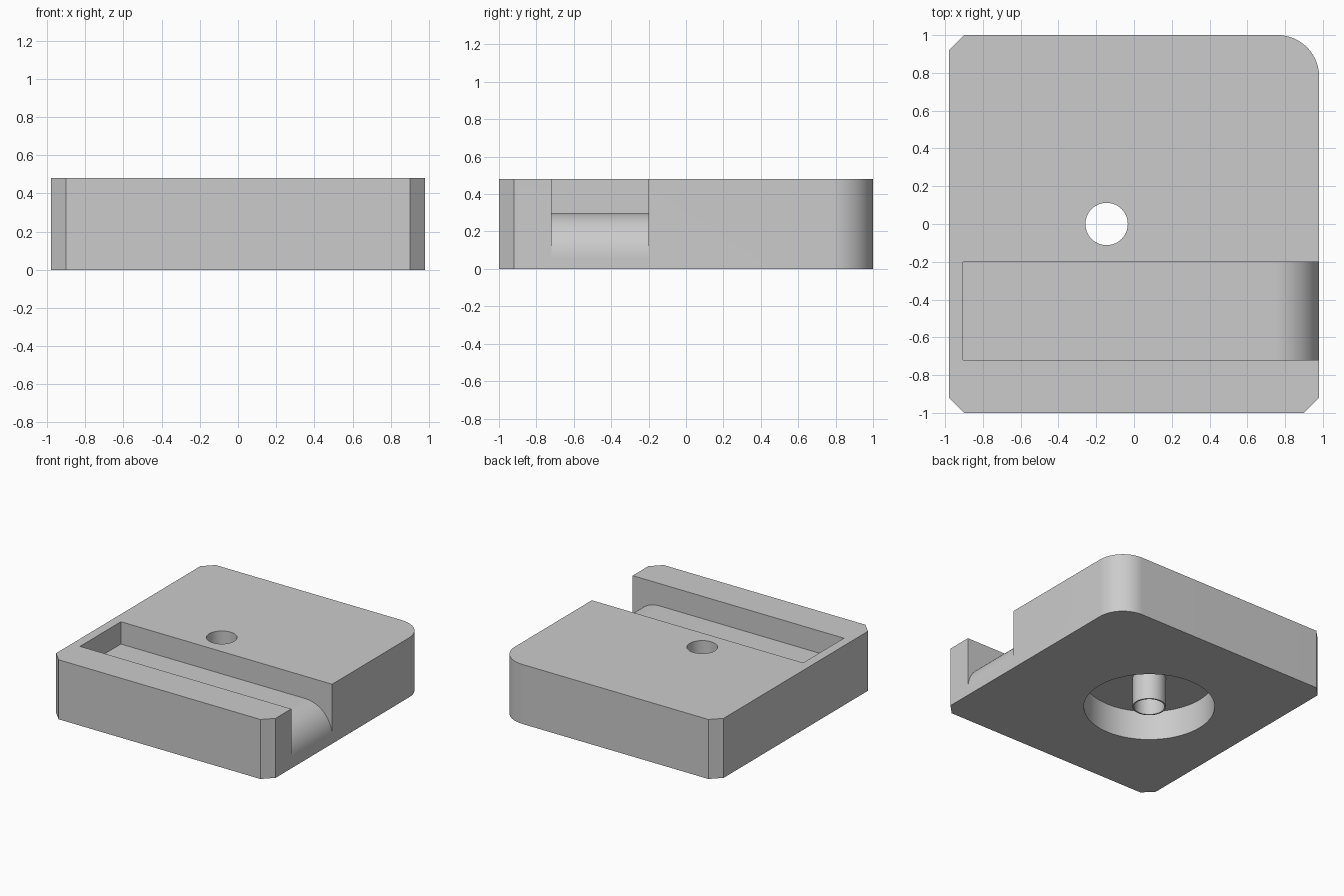
import bpy, bmesh, math
from mathutils import Vector

if "Cube" in bpy.data.objects:
    bpy.data.objects.remove(bpy.data.objects["Cube"])

H = 0.48                # block height
HOLE = (-0.145, 0.0)    # centre of hole, boss and recess

grey = bpy.data.materials.new("light_grey")
grey.diffuse_color = (0.6, 0.6, 0.6, 1)
grey.use_nodes = True
grey.node_tree.nodes["Principled BSDF"].inputs["Base Color"].default_value = grey.diffuse_color


def prism(name, points, direction):
    """Extrude a closed planar outline along a direction."""
    bm = bmesh.new()
    face = bm.faces.new([bm.verts.new(p) for p in points])
    ext = bmesh.ops.extrude_face_region(bm, geom=[face])
    verts = [v for v in ext["geom"] if isinstance(v, bmesh.types.BMVert)]
    bmesh.ops.translate(bm, verts=verts, vec=Vector(direction))
    bmesh.ops.recalc_face_normals(bm, faces=bm.faces)
    mesh = bpy.data.meshes.new(name)
    bm.to_mesh(mesh)
    bm.free()
    mesh.materials.append(grey)
    obj = bpy.data.objects.new(name, mesh)
    bpy.context.collection.objects.link(obj)
    return obj


def arc(cx, cy, r, start, end, n):
    angles = [math.radians(start + (end - start) * i / n) for i in range(n + 1)]
    return [(cx + r * math.cos(a), cy + r * math.sin(a)) for a in angles]


def cylinder(name, r, z0, z1):
    ring = arc(*HOLE, r, 0, 360, 96)[:-1]
    return prism(name, [(x, y, z0) for x, y in ring], (0, 0, z1 - z0))


def combine(target, tool, operation):
    """Apply a boolean and discard the tool."""
    mod = target.modifiers.new(tool.name, "BOOLEAN")
    mod.object, mod.operation, mod.solver = tool, operation, "EXACT"
    bpy.context.view_layer.objects.active = target
    bpy.ops.object.modifier_apply(modifier=mod.name)
    bpy.data.objects.remove(tool)


# Block: three chamfered corners and one rounded corner
W, D, C, R = 0.98, 1.0, 0.08, 0.22
outline = [(-W, -D + C), (-W + C, -D), (W - C, -D), (W, -D + C)]
outline += arc(W - R, D - R, R, 0, 90, 24)
outline += [(-W + C, D), (-W, D - C)]
block = prism("block", [(x, y, 0) for x, y in outline], (0, 0, H))

# Slot with a floor that curves down and out through the right side
F, SR = 0.30, 0.24
profile = [(-0.905, 0.7), (-0.905, F)] + arc(W - SR, F - SR, SR, 90, 0, 24)
profile += [(1.2, F - SR), (1.2, 0.7)]
slot = prism("slot_cutter", [(x, -0.72, z) for x, z in profile], (0, 0.52, 0))
combine(block, slot, "DIFFERENCE")

# Round recess underneath, thin tubular boss, and through hole
combine(block, cylinder("recess_cutter", 0.478, -0.2, 0.235), "DIFFERENCE")
combine(block, cylinder("boss", 0.123, 0.0, 0.3), "UNION")
combine(block, cylinder("hole_cutter", 0.112, -0.2, 0.7), "DIFFERENCE")

bpy.ops.object.select_all(action="DESELECT")
block.select_set(True)
bpy.context.view_layer.objects.active = block
bpy.ops.object.shade_smooth_by_angle(angle=math.radians(30))
